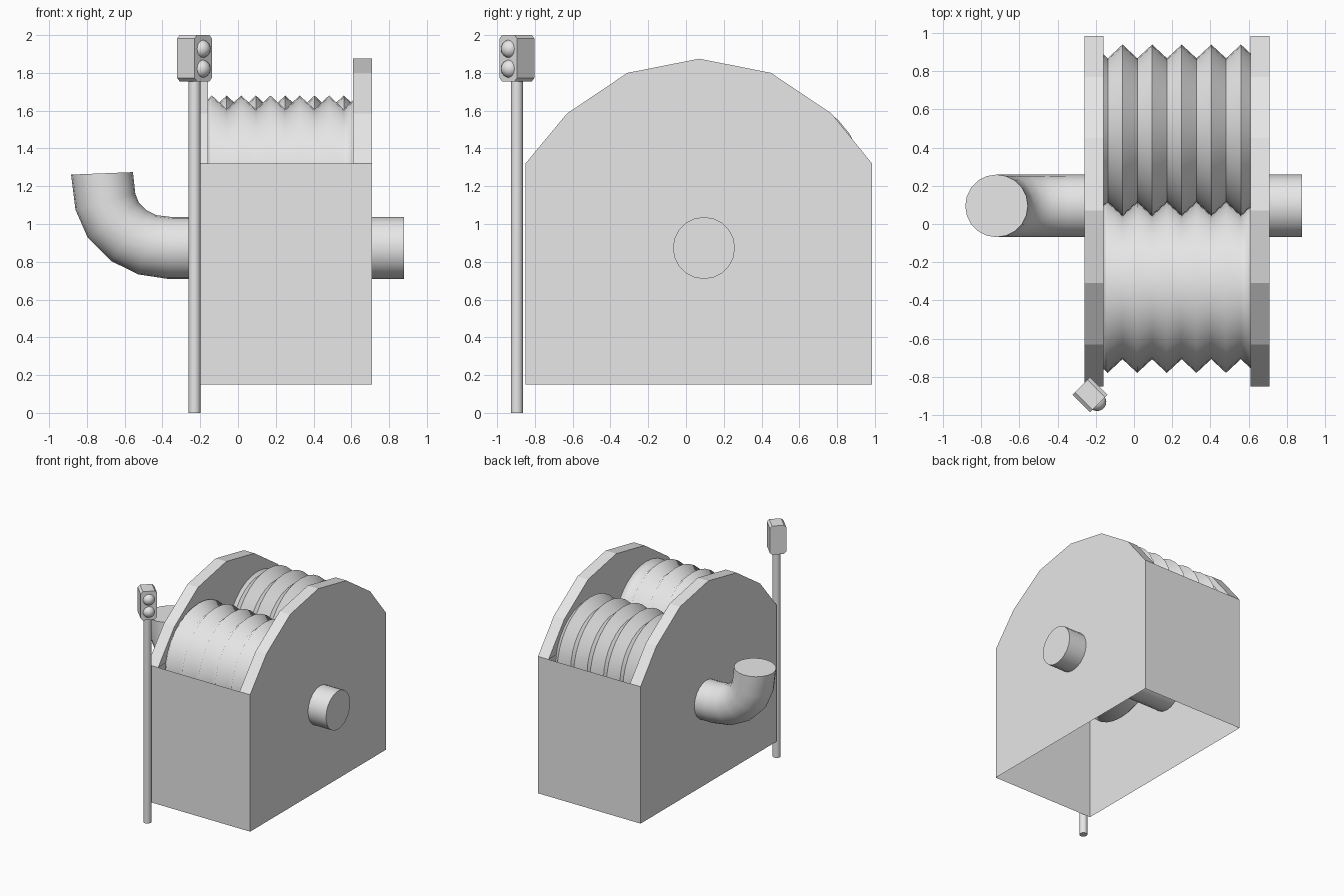
import bpy, bmesh, math
from mathutils import Vector, Matrix

cube = bpy.data.objects.get("Cube")
if cube:
    bpy.data.objects.remove(cube, do_unlink=True)

GREY = (0.8, 0.8, 0.8, 1.0)
grey = bpy.data.materials.new("plain_grey")
grey.use_nodes = True
grey.diffuse_color = GREY
grey.node_tree.nodes["Principled BSDF"].inputs["Base Color"].default_value = GREY


def finish(name, bm, smooth=None):
    bmesh.ops.recalc_face_normals(bm, faces=bm.faces)
    mesh = bpy.data.meshes.new(name)
    bm.to_mesh(mesh)
    bm.free()
    obj = bpy.data.objects.new(name, mesh)
    bpy.context.collection.objects.link(obj)
    mesh.materials.append(grey)
    if smooth:
        bpy.ops.object.select_all(action="DESELECT")
        obj.select_set(True)
        bpy.context.view_layer.objects.active = obj
        bpy.ops.object.shade_smooth_by_angle(angle=math.radians(smooth))
    return obj


def loft(bm, rings, caps=True):
    """Skin a list of equal-sized closed point rings."""
    rings = [[bm.verts.new(p) for p in ring] for ring in rings]
    for a, b in zip(rings, rings[1:]):
        for i in range(len(a)):
            j = (i + 1) % len(a)
            bm.faces.new((a[i], a[j], b[j], b[i]))
    if caps:
        bm.faces.new(rings[0])
        bm.faces.new(rings[-1])


def circle(center, u, v, radius, sides):
    angles = [2 * math.pi * i / sides for i in range(sides)]
    return [Vector(center) + radius * (math.cos(a) * u + math.sin(a) * v) for a in angles]


X, Y, Z = Vector((1, 0, 0)), Vector((0, 1, 0)), Vector((0, 0, 1))
LEFT, RIGHT = 0.71, -0.26
FRONT, BACK = -0.85, 0.985
BASE, RIM, WALL = 0.15, 1.32, 0.1

# Thin-walled bin, open above and below
bm = bmesh.new()
loft(bm, [[(RIGHT, FRONT, z), (LEFT, FRONT, z), (LEFT, BACK, z), (RIGHT, BACK, z)]
          for z in (BASE, RIM)], caps=False)
finish("bin_walls", bm)

# Arched side plates standing on the bin
arch = [(FRONT, RIM), (-0.63, 1.585), (-0.31, 1.8), (0.07, 1.875),
        (0.45, 1.8), (0.77, 1.585), (BACK, RIM)]
for name, x in (("right_arch", RIGHT), ("left_arch", LEFT - WALL)):
    bm = bmesh.new()
    loft(bm, [[(px, y, z) for y, z in arch] for px in (x, x + WALL)])
    bm.faces.ensure_lookup_table()
    under = [f for f in bm.faces if all(abs(v.co.z - RIM) < 0.001 for v in f.verts)]
    bmesh.ops.delete(bm, geom=under, context="FACES_ONLY")
    finish(name, bm)


# Interlocking ridged drums, half a pitch apart
def drum(name, y, first_ridge, smooth):
    pitch, outer, depth = 0.155, 0.45, 0.072
    start, end = RIGHT + WALL, LEFT - WALL

    def radius(x):
        t = ((x - first_ridge) / pitch) % 1
        return outer - depth * 2 * min(t, 1 - t)

    turns = [first_ridge + pitch * k / 2 for k in range(-4, 14)]
    stations = [start] + [x for x in turns if start + 0.005 < x < end - 0.005] + [end]
    bm = bmesh.new()
    loft(bm, [circle((x, y, 1.23), Y, Z, radius(x), 32) for x in stations])
    finish(name, bm, smooth)


drum("front_drum", -0.33, 0.017, 88)
drum("back_drum", 0.49, -0.06, 30)

# Through pipe with an upturned elbow on the right side
path = [(0.88, 0.873), (-0.36, 0.873), (-0.48, 0.89), (-0.577, 0.938),
        (-0.66, 1.02), (-0.702, 1.118), (-0.72, 1.268)]
path = [Vector((x, 0.095, z)) for x, z in path]
rings = []
for i, p in enumerate(path):
    before = (p - path[i - 1]).normalized() if i else -X
    after = (path[i + 1] - p).normalized() if i + 1 < len(path) else Vector((-0.04, 0, 1))
    tangent = (before + after).normalized() if i + 1 < len(path) else after.normalized()
    rings.append(circle(p, Y, Y.cross(tangent), 0.164, 20))
bm = bmesh.new()
loft(bm, rings)
finish("elbow_pipe", bm, 40)

# Signal post
POST = Vector((-0.23, -0.895, 0))
bm = bmesh.new()
loft(bm, [circle(POST + Z * z, X, Y, 0.032, 16) for z in (0, 1.77)])
finish("signal_post", bm, 40)

# Signal head turned toward the front left, with chamfered long edges
turn = Matrix.Rotation(math.radians(45), 3, "Z")
half, low, high, cut = 0.065, 1.755, 2.0, 0.018
outline = [(half, low + cut), (half, high - cut), (half - cut, high), (cut - half, high),
           (-half, high - cut), (-half, low + cut), (cut - half, low), (half - cut, low)]
bm = bmesh.new()
loft(bm, [[POST + turn @ Vector((x, y, z)) for x, z in outline] for y in (-half, half)])
finish("signal_head", bm)

# Two round signal lamps
for name, z in (("upper_lamp", 1.927), ("lower_lamp", 1.822)):
    bm = bmesh.new()
    bmesh.ops.create_uvsphere(bm, u_segments=20, v_segments=12, radius=0.048)
    bmesh.ops.translate(bm, verts=bm.verts, vec=POST + turn @ Vector((0, -0.052, 0)) + Z * z)
    finish(name, bm, 60)
